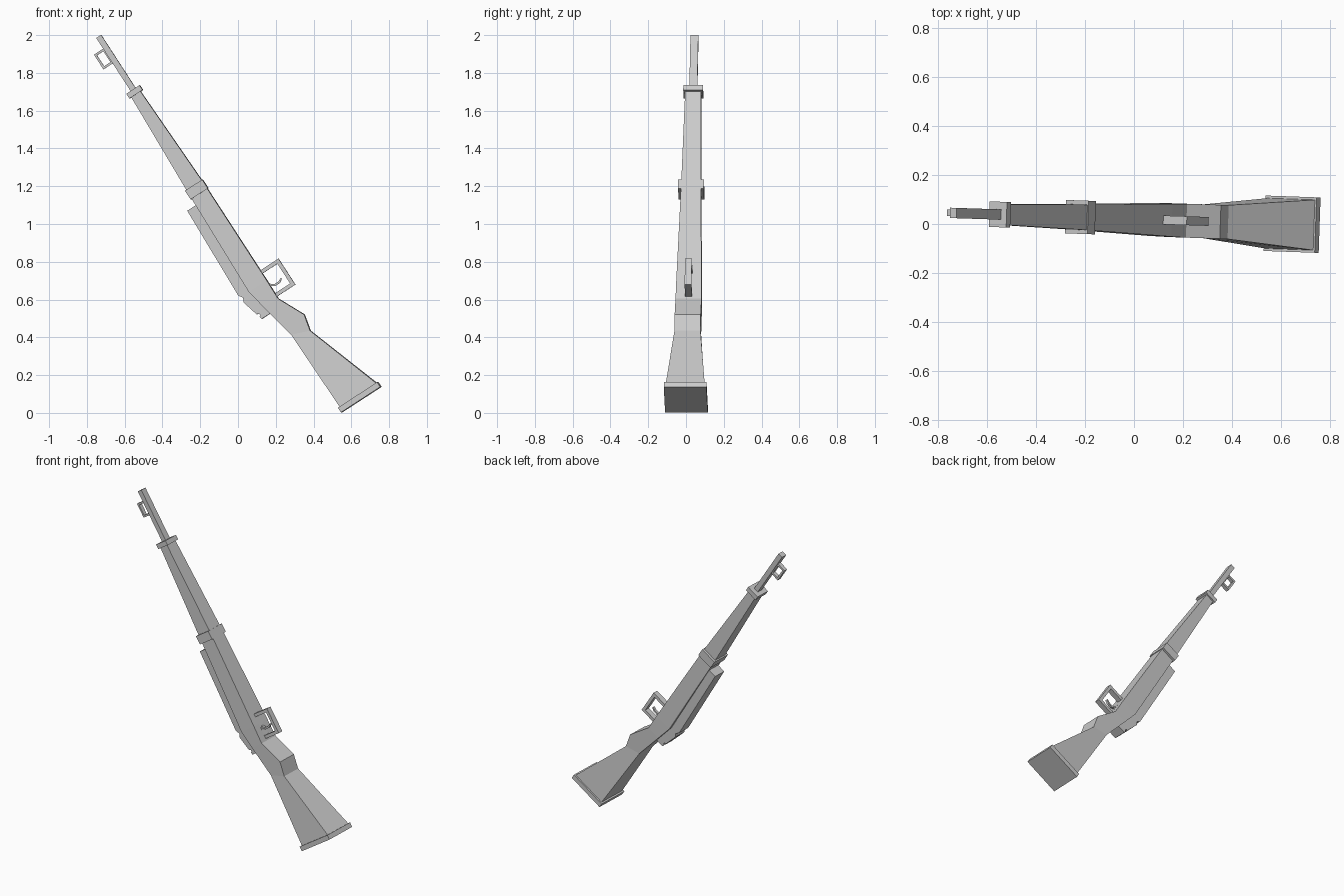
import bpy, bmesh
from mathutils import Matrix, Vector

if "Cube" in bpy.data.objects:
    bpy.data.objects.remove(bpy.data.objects["Cube"])

# Local frame: X runs muzzle to butt, Y is the width, Z points to the trigger side
U = Vector((0.544, -0.018, -0.839)).normalized()
W = Vector((0.035, 1.0, 0.0))
W = (W - U * W.dot(U)).normalized()
V = U.cross(W)
FRAME = Matrix.Translation((-0.737, 0.045, 1.993)) @ Matrix((U, W, V)).transposed().to_4x4()


def finish(name, bm):
    bmesh.ops.recalc_face_normals(bm, faces=bm.faces)
    mesh = bpy.data.meshes.new(name)
    bm.to_mesh(mesh)
    bm.free()
    mesh.transform(FRAME)
    ob = bpy.data.objects.new(name, mesh)
    bpy.context.collection.objects.link(ob)
    return ob


def loft(name, sections):
    """Sections are (s_upper, t_upper, s_lower, t_lower, half_width)."""
    bm = bmesh.new()
    rings = [[bm.verts.new(p) for p in ((a, -h, b), (a, h, b), (c, h, d), (c, -h, d))]
             for a, b, c, d, h in sections]
    for r, q in zip(rings, rings[1:]):
        for i in range(4):
            j = (i + 1) % 4
            bm.faces.new((r[i], r[j], q[j], q[i]))
    bm.faces.new(rings[0])
    bm.faces.new(rings[-1])
    return finish(name, bm)


def box(name, s0, s1, t0, t1, half):
    return loft(name, [(s0, t1, s0, t0, half), (s1, t1, s1, t0, half)])


def prism(name, outline, half):
    bm = bmesh.new()
    face = bm.faces.new([bm.verts.new((s, -half, t)) for s, t in outline])
    new = bmesh.ops.extrude_face_region(bm, geom=[face])["geom"]
    bmesh.ops.translate(bm, vec=(0, 2 * half, 0),
                        verts=[g for g in new if isinstance(g, bmesh.types.BMVert)])
    return finish(name, bm)


def frame_loop(name, s0, s1, t0, t1, thick, half):
    """Rectangular ring with a square hole through its width."""
    bm = bmesh.new()
    k = thick
    rings = []
    for y in (-half, half):
        for a, b, c, d in ((s0, s1, t0, t1), (s0 + k, s1 - k, t0 + k, t1 - k)):
            rings.append([bm.verts.new((s, y, t)) for s, t in ((a, c), (b, c), (b, d), (a, d))])
    for r, q in ((0, 1), (1, 3), (3, 2), (2, 0)):
        for i in range(4):
            j = (i + 1) % 4
            bm.faces.new((rings[r][i], rings[r][j], rings[q][j], rings[q][i]))
    return finish(name, bm)


# Barrel and front sight loop
box("barrel", 0, 0.36, -0.0155, 0.0155, 0.021)
frame_loop("front_sight", 0.067, 0.16, -0.074, -0.010, 0.012, 0.013)

# Wooden stock from the fore-end through the grip to the butt
loft("stock", [
    (0.36, 0.028, 0.36, -0.030, 0.042),
    (0.96, 0.045, 0.96, -0.053, 0.052),
    (1.57, 0.045, 1.57, -0.068, 0.067),
    (1.682, 0.043, 1.682, -0.045, 0.069),
    (1.828, 0.113, 1.80, -0.020, 0.069),
    (1.917, 0.093, 1.88, -0.003, 0.069),
    (2.345, 0.238, 2.345, 0.006, 0.103),
])
box("butt_plate", 2.340, 2.370, -0.004, 0.244, 0.113)

# Barrel bands
box("front_band", 0.335, 0.365, -0.042, 0.042, 0.052)
box("middle_band", 0.935, 0.990, -0.060, 0.049, 0.068)

# Stepped upper block behind the middle band
prism("upper_block", [
    (1.03, -0.03), (1.03, -0.108), (1.555, -0.126), (1.577, -0.110), (1.599, -0.122),
    (1.69, -0.098), (1.695, -0.085), (1.708, -0.085), (1.71, -0.093), (1.725, -0.088),
    (1.725, -0.03)], 0.045)

# Trigger guard and curved trigger
frame_loop("trigger_guard", 1.505, 1.669, 0.025, 0.159, 0.020, 0.018)
prism("trigger", [
    (1.585, 0.040), (1.606, 0.066), (1.606, 0.092), (1.597, 0.114), (1.604, 0.116),
    (1.617, 0.095), (1.618, 0.064), (1.602, 0.040)], 0.008)
